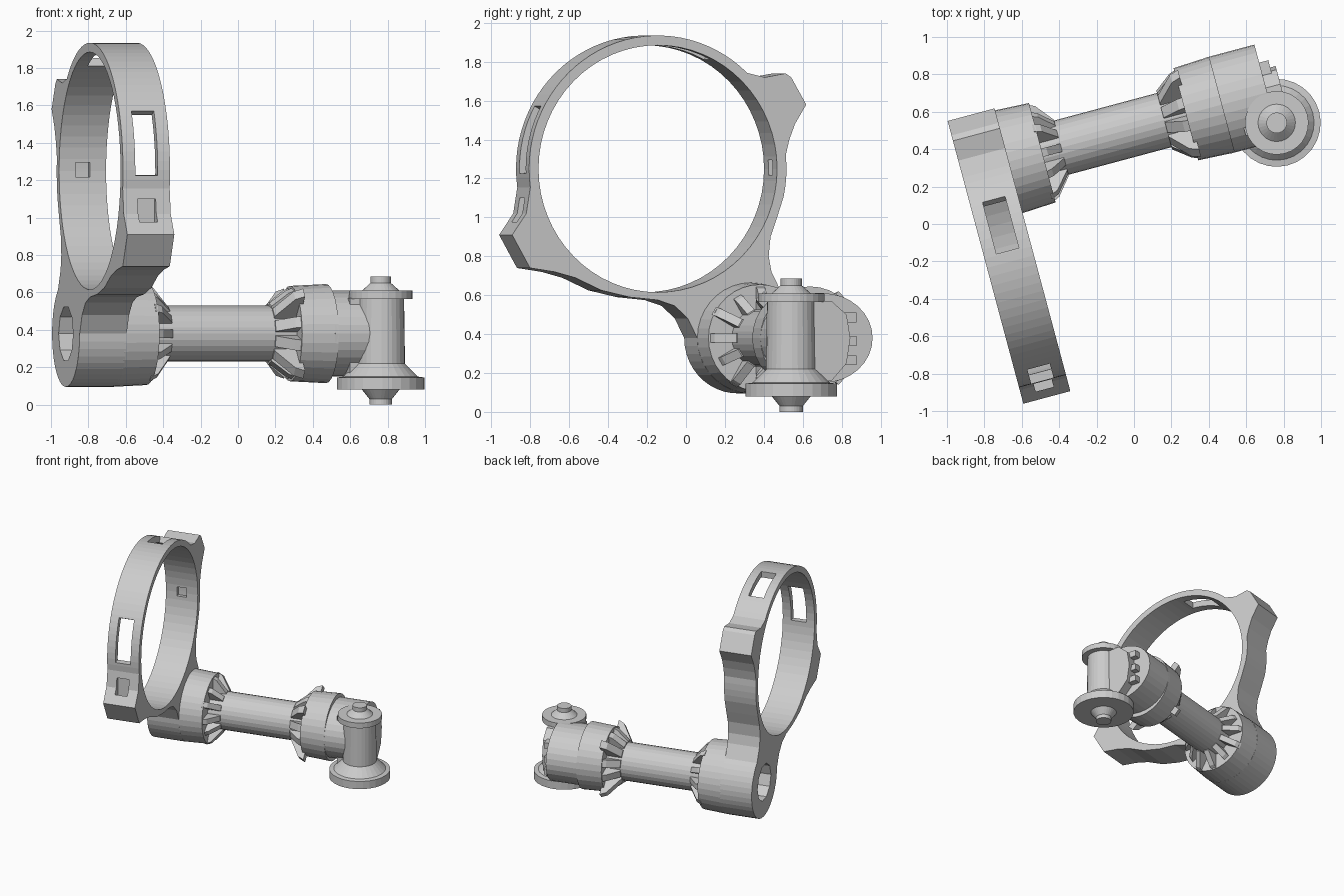
import bpy, bmesh
from math import sin, cos, pi, radians
from mathutils import Matrix, Vector

if "Cube" in bpy.data.objects:
    bpy.data.objects.remove(bpy.data.objects["Cube"])

# Built in a local frame: x along the arm, y across it; turned 15 degrees at the end
TURN = Matrix.Rotation(radians(15), 4, 'Z')
AY, AZ = 0.495, 0.38          # arm axis
RZ, RI, RO = 1.25, 0.635, 0.685   # ring centre height, radii
X0, X1 = -0.82, -0.56         # ring width


def finish(name, bm):
    bmesh.ops.remove_doubles(bm, verts=bm.verts, dist=1e-5)
    bmesh.ops.recalc_face_normals(bm, faces=bm.faces)
    me = bpy.data.meshes.new(name)
    bm.to_mesh(me)
    bm.free()
    ob = bpy.data.objects.new(name, me)
    bpy.context.collection.objects.link(ob)
    return ob


def prism(name, pts, x0, x1):
    """Extrude a (y, z) outline along x."""
    bm = bmesh.new()
    a = [bm.verts.new((x0, y, z)) for y, z in pts]
    b = [bm.verts.new((x1, y, z)) for y, z in pts]
    bm.faces.new(a)
    bm.faces.new(b[::-1])
    n = len(pts)
    for i in range(n):
        j = (i + 1) % n
        bm.faces.new((a[i], a[j], b[j], b[i]))
    return finish(name, bm)


def lathe(name, prof, place, n=32):
    """Spin a (radius, height) profile; place() maps (p, q, h) to a position."""
    bm = bmesh.new()
    rings = []
    for r, h in prof:
        if r == 0:
            rings.append([bm.verts.new(place(0, 0, h))] * n)
        else:
            rings.append([bm.verts.new(place(r * cos(2 * pi * i / n), r * sin(2 * pi * i / n), h))
                          for i in range(n)])
    for a, b in zip(rings, rings[1:]):
        for i in range(n):
            j = (i + 1) % n
            vs = list(dict.fromkeys((a[i], a[j], b[j], b[i])))
            if len(vs) > 2:
                bm.faces.new(vs)
    return finish(name, bm)


def along(p, q, h):
    return (h, AY + p, AZ + q)


def rod(name, r0, r1, xa, xb, n=32, squash=1.0):
    return lathe(name, [(0, xa), (r0, xa), (r1, xb), (0, xb)],
                 lambda p, q, h: (h, AY + p, AZ + q * squash), n)


def arc(cy, cz, r, a0, a1, n):
    return [(cy + r * cos(radians(a0 + (a1 - a0) * i / n)),
             cz + r * sin(radians(a0 + (a1 - a0) * i / n))) for i in range(n + 1)]


def cut(ob, cutter):
    m = ob.modifiers.new('cut', 'BOOLEAN')
    m.operation, m.solver, m.object = 'DIFFERENCE', 'EXACT', cutter
    bpy.context.view_layer.objects.active = ob
    bpy.ops.object.modifier_apply(modifier=m.name)
    bpy.data.objects.remove(cutter, do_unlink=True)


def fins(name, x_face, x_tip, r_tip, heights, thick, start=0):
    """Triangular ribs around the arm between a collar face and the tube."""
    bm = bmesh.new()
    n = len(heights)
    for i, r in enumerate(heights):
        rot = Matrix.Rotation(2 * pi * (i + start) / n, 3, 'X')
        tri = [(x_face, 0.12), (x_face, r), (x_face + (x_tip - x_face) * 0.35, r * 0.93),
               (x_tip, r_tip), (x_tip, 0.12)]
        sides = []
        for s in (-1, 1):
            sides.append([bm.verts.new(Vector((0, AY, AZ)) + rot @ Vector((x, s * thick / 2, rr)))
                          for x, rr in tri])
        a, b = sides
        bm.faces.new(a)
        bm.faces.new(b[::-1])
        for k in range(len(tri)):
            j = (k + 1) % len(tri)
            bm.faces.new((a[k], a[j], b[j], b[k]))
    return finish(name, bm)


# Ring bracket: ring, two lugs, curved web and lower boss in one outline
outline = arc(0, RZ, RO, 46, 188, 34)
outline += [(-0.70, 1.02), (-0.775, 0.91), (-0.68, 0.74), (-0.55, 0.72), (-0.44, 0.69),
            (-0.3, 0.625), (-0.15, 0.59), (0.0, 0.575), (0.09, 0.545), (0.16, 0.48)]
outline += arc(AY, AZ, 0.285, 180, 415, 28)
outline += [(0.605, 0.72), (0.59, 0.80), (0.60, 0.90), (0.635, 1.0)]
outline += arc(0, RZ, RO, -12, 6, 4)
outline += [(0.70, 1.40), (0.73, 1.48), (0.79, 1.58), (0.71, 1.72), (0.68, 1.74), (0.57, 1.72)]
bracket = prism('ring_bracket', outline, X0, X1)
cut(bracket, prism('ring_cutter', arc(0, RZ, RI, 0, 354.375, 63), -1, -0.4))
# Windows through the band, a small pocket and the bore behind the arm
for a0, a1, half, r0, r1 in ((152, 182, 0.062, 0.6, 0.75), (62, 87, 0.062, 0.6, 0.75),
                             (-3, 4, 0.04, 0.6, 0.665)):
    seg = arc(0, RZ, r0, a0, a1, 5) + arc(0, RZ, r1, a1, a0, 5)
    cut(bracket, prism('window_cutter', seg, -0.69 - half, -0.69 + half))
cut(bracket, prism('lug_cutter', [(-0.66, 0.89), (-0.73, 0.89), (-0.73, 1.1), (-0.66, 1.1)], -0.74, -0.64))
cut(bracket, rod('bore_cutter', 0.15, 0.15, -0.9, -0.68, 10))

# Boss collar and arm tube
rod('boss_collar', 0.285, 0.275, X1 - 0.01, -0.375, 36)
rod('arm_tube', 0.15, 0.15, -0.5, 0.55, 28)
fins('boss_ribs', -0.39, -0.27, 0.155, [0.27, 0.25, 0.28] * 4, 0.045)

# Clamp housing: round front part, flattened rear part, end block
rod('clamp_collar', 0.255, 0.265, 0.42, 0.62, 32)
rod('clamp_rear', 0.265, 0.265, 0.60, 0.87, 32, 0.87)
fins('clamp_ribs', 0.44, 0.30, 0.16, [0.25, 0.31, 0.25, 0.25, 0.31, 0.25] * 2, 0.06, 0.5)
prism('clamp_end', [(0.30, 0.16), (0.52, 0.16), (0.60, 0.25), (0.62, 0.38),
                    (0.60, 0.50), (0.52, 0.57), (0.30, 0.57)], 0.7, 0.95)

# Small blocks on the outer side of the clamp
for i, z in enumerate((0.24, 0.34, 0.46)):
    prism(f'clamp_tooth_{i + 1}', [(0.58, z), (0.66, z), (0.66, z + 0.05), (0.58, z + 0.05)], 0.85, 0.92)

# Upright pivot with flanges and tapered pin ends
pivot = [(0, 0), (0.06, 0), (0.06, 0.03), (0.1, 0.08), (0.235, 0.08), (0.235, 0.145), (0.2, 0.15),
         (0.13, 0.22), (0.125, 0.565), (0.17, 0.565), (0.17, 0.61), (0.1, 0.61),
         (0.055, 0.65), (0.055, 0.685), (0, 0.685)]
lathe('pivot', pivot, lambda p, q, h: (0.877 + p, 0.325 + q, h), 28)

# Turn everything into its final direction
for ob in bpy.data.objects:
    ob.data.transform(TURN)
